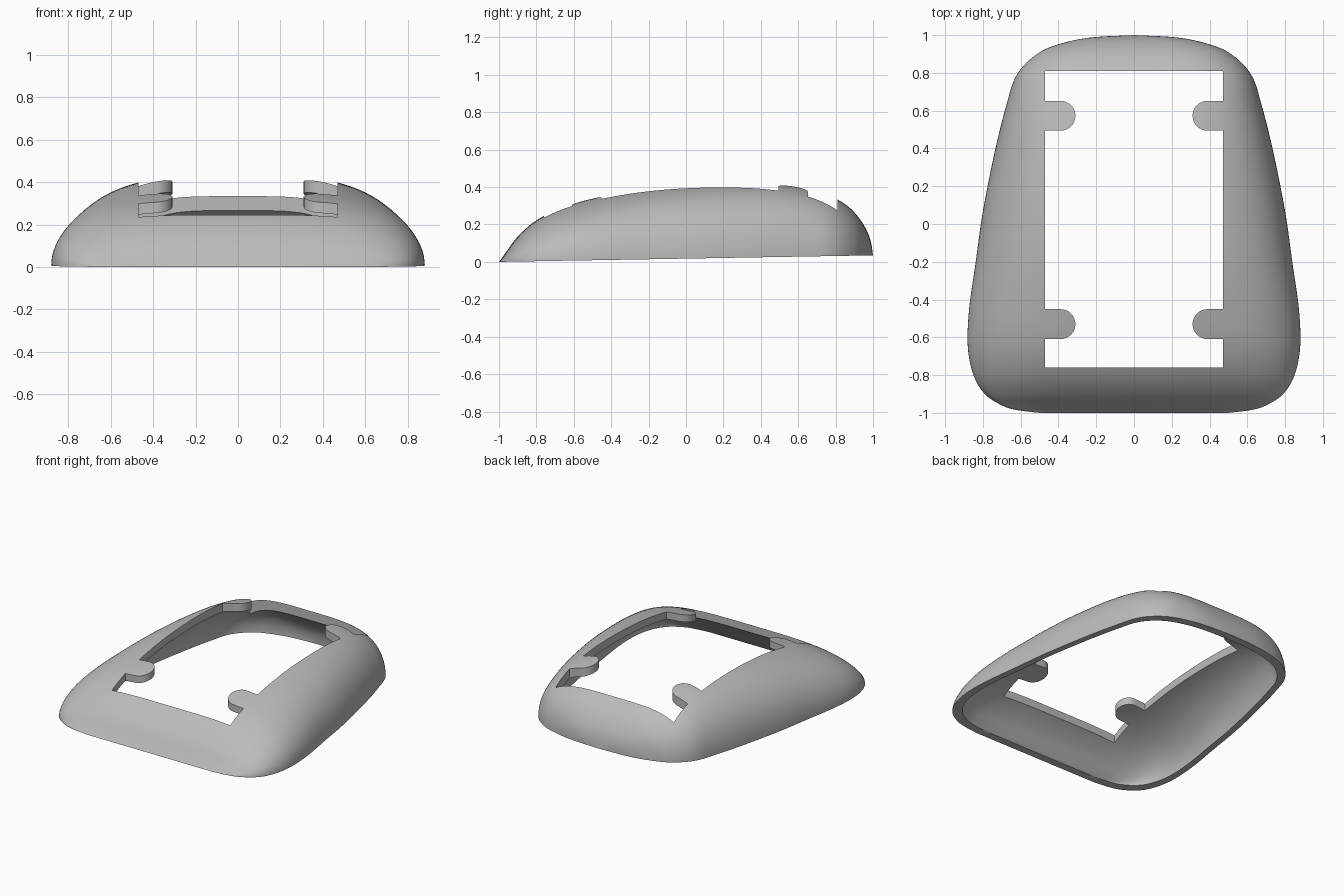
import bpy, bmesh, math
from mathutils import Vector

if "Cube" in bpy.data.objects:
    bpy.data.objects.remove(bpy.data.objects["Cube"], do_unlink=True)

# Stations along the length: y, half width, crown height
STATIONS = [
    (-1, .5, 0), (-.985, .62, .02), (-.96, .7, .055), (-.9, .79, .135),
    (-.8, .85, .222), (-.65, .88, .297), (-.45, .873, .352), (-.2, .838, .397),
    (.05, .803, .42), (.3, .755, .428), (.5, .71, .42), (.65, .67, .397),
    (.75, .64, .363), (.82, .6, .328), (.88, .54, .285), (.93, .46, .228),
    (.97, .33, .16), (.99, .2, .1), (1, 0, .035)]
STEPS, ACROSS = 5, 64
INNER_SCALE = (.945, .945, .865)


def base_height(y):
    return .0175 * (y + 1)


def smooth_path(points, steps):
    """Catmull-Rom curve through the points."""
    p = [Vector(q) for q in points]
    p = [2 * p[0] - p[1]] + p + [2 * p[-1] - p[-2]]
    out = []
    for a, b, c, d in zip(p, p[1:], p[2:], p[3:]):
        for k in range(steps):
            t = k / steps
            out.append(b + ((c - a) * t + (2 * a - 5 * b + 4 * c - d) * t ** 2
                            + (3 * b - a - 3 * c + d) * t ** 3) / 2)
    return out + [p[-2]]


def loft(bm, path, scale):
    """Rows of superelliptic arches, scaled about the tilted base plane."""
    sx, sy, sz = scale
    rows = []
    for y, w, h in path:
        rise = max(h - base_height(y), 0)
        row = []
        for j in range(ACROSS + 1):
            a = math.pi * (j / ACROSS - .5)
            z = rise * math.cos(a) * math.sqrt(1 + math.sin(a) ** 2)
            row.append(bm.verts.new((w * math.sin(a) * sx, y * sy,
                                     base_height(y * sy) + z * sz)))
        rows.append(row)
    for r, s in zip(rows, rows[1:]):
        for j in range(ACROSS):
            bm.faces.new((r[j], r[j + 1], s[j + 1], s[j]))
    return rows[0] + [r[-1] for r in rows[1:]] + [r[0] for r in rows[:0:-1]]


def make_object(name, bm):
    bmesh.ops.recalc_face_normals(bm, faces=bm.faces)
    mesh = bpy.data.meshes.new(name)
    bm.to_mesh(mesh)
    bm.free()
    obj = bpy.data.objects.new(name, mesh)
    bpy.context.collection.objects.link(obj)
    return obj


# Hollow shell with a flat bottom rim
bm = bmesh.new()
path = smooth_path(STATIONS, STEPS)
outer = loft(bm, path, (1, 1, 1))
inner = loft(bm, path, INNER_SCALE)
for k in range(len(outer)):
    n = (k + 1) % len(outer)
    bm.faces.new((outer[k], inner[k], inner[n], outer[n]))
bmesh.ops.remove_doubles(bm, verts=bm.verts, dist=.0001)
bmesh.ops.dissolve_degenerate(bm, edges=bm.edges, dist=.0001)
shell = make_object("shell", bm)

# Window outline, leaving four round-ended tabs
HALF, FRONT, BACK = .47, -.76, .81
TAB_TIP, TAB_RADIUS = .31, .079
right_side = [(HALF, FRONT)]
for centre in (-.53, .573):
    right_side.append((HALF, centre - TAB_RADIUS))
    for k in range(17):
        a = math.pi * (k / 16 + .5)
        right_side.append((TAB_TIP + TAB_RADIUS + TAB_RADIUS * math.cos(a),
                           centre - TAB_RADIUS * math.sin(a)))
    right_side.append((HALF, centre + TAB_RADIUS))
right_side.append((HALF, BACK))
outline = right_side + [(-x, y) for x, y in reversed(right_side)]

bm = bmesh.new()
face = bm.faces.new([bm.verts.new((x, y, -.5)) for x, y in outline])
top = bmesh.ops.extrude_face_region(bm, geom=[face])["geom"]
bmesh.ops.translate(bm, vec=(0, 0, 1.5),
                    verts=[v for v in top if isinstance(v, bmesh.types.BMVert)])
cutter = make_object("window_cutter", bm)
cutter.hide_render = True

# Cut the window
cut = shell.modifiers.new("window", "BOOLEAN")
cut.operation, cut.solver, cut.object = "DIFFERENCE", "EXACT", cutter
bpy.ops.object.select_all(action="DESELECT")
shell.select_set(True)
bpy.context.view_layer.objects.active = shell
bpy.ops.object.modifier_apply(modifier=cut.name)
bpy.data.objects.remove(cutter, do_unlink=True)

# Plain grey finish
grey = bpy.data.materials.new("grey")
grey.use_nodes = True
colour = (.5, .5, .5, 1)
grey.diffuse_color = colour
grey.node_tree.nodes["Principled BSDF"].inputs["Base Color"].default_value = colour
shell.data.materials.clear()
shell.data.materials.append(grey)
bpy.ops.object.shade_smooth_by_angle(angle=math.radians(35))
